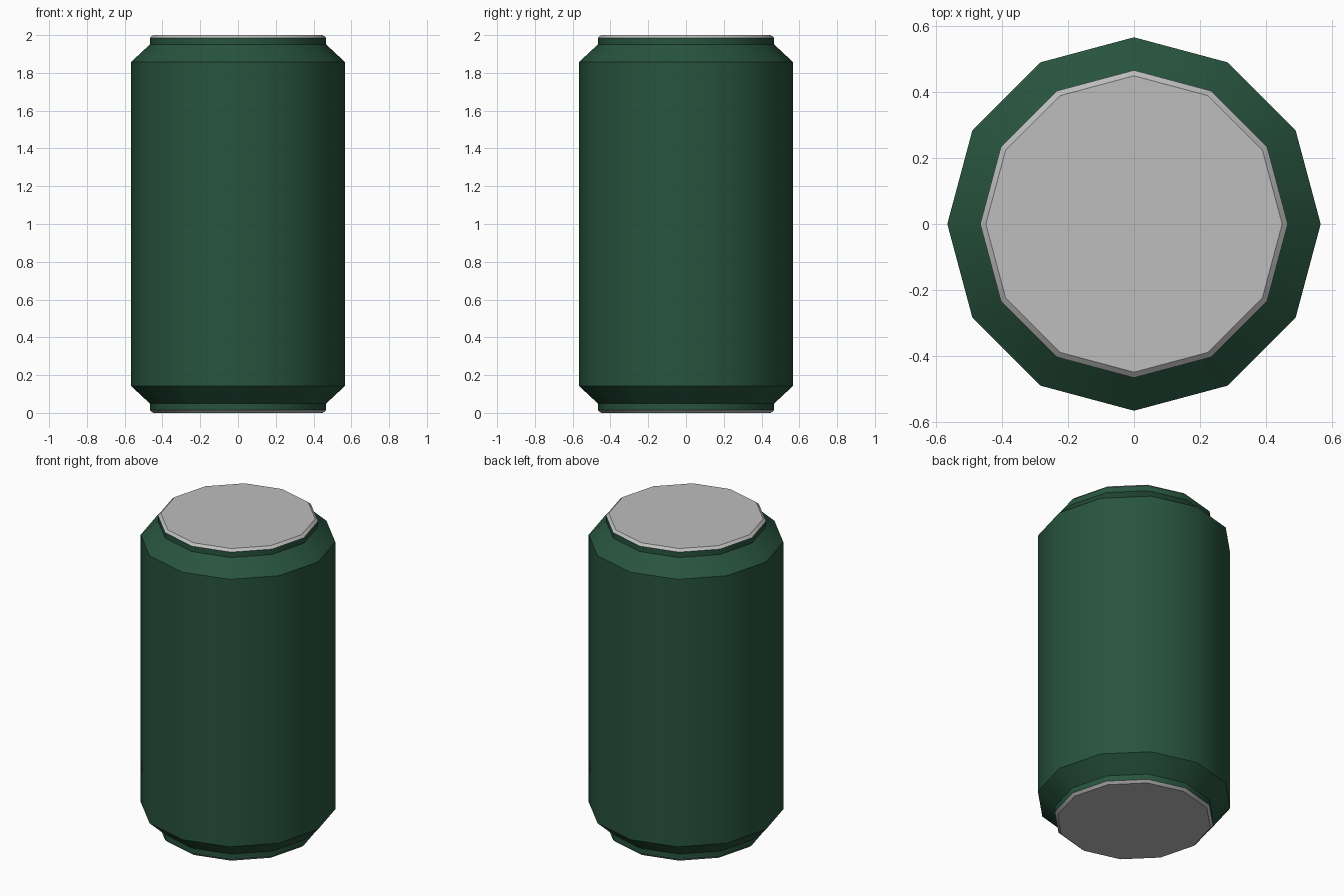
import bpy, bmesh, math

if "Cube" in bpy.data.objects:
    bpy.data.objects.remove(bpy.data.objects["Cube"])

SIDES = 12


def material(name, rgb):
    m = bpy.data.materials.new(name)
    m.diffuse_color = (*rgb, 1.0)
    m.use_nodes = True
    m.node_tree.nodes["Principled BSDF"].inputs["Base Color"].default_value = m.diffuse_color
    return m


green = material("dark green paint", (0.021, 0.089, 0.049))
silver = material("silver metal", (0.51, 0.51, 0.51))


def lathe(name, profile, mat, cap_top=False, cap_bottom=False):
    """Spin (radius, z) points into a twelve-sided shell."""
    bm = bmesh.new()
    rings = []
    for r, z in profile:
        rings.append([bm.verts.new((r * math.cos(2 * math.pi * i / SIDES),
                                    r * math.sin(2 * math.pi * i / SIDES), z))
                      for i in range(SIDES)])
    for a, b in zip(rings, rings[1:]):
        for i in range(SIDES):
            j = (i + 1) % SIDES
            bm.faces.new((a[i], a[j], b[j], b[i]))
    if cap_top:
        bm.faces.new(rings[-1])
    if cap_bottom:
        bm.faces.new(rings[0][::-1])
    me = bpy.data.meshes.new(name)
    bm.to_mesh(me)
    bm.free()
    me.materials.append(mat)
    ob = bpy.data.objects.new(name, me)
    bpy.context.collection.objects.link(ob)
    bpy.ops.object.select_all(action='DESELECT')
    ob.select_set(True)
    bpy.context.view_layer.objects.active = ob
    bpy.ops.object.shade_smooth_by_angle(angle=math.radians(35))
    return ob


# Painted body: necks, sloped shoulders and straight wall
half = [(0.467, 0.015), (0.467, 0.05), (0.567, 0.143)]
lathe("can_body", half + [(r, 2 - z) for r, z in reversed(half)], green)

# Bare metal ends with a chamfered rim
lathe("can_lid", [(0.467, 1.985), (0.45, 2.0)], silver, cap_top=True)
lathe("can_base", [(0.45, 0.0), (0.467, 0.015)], silver, cap_bottom=True)
